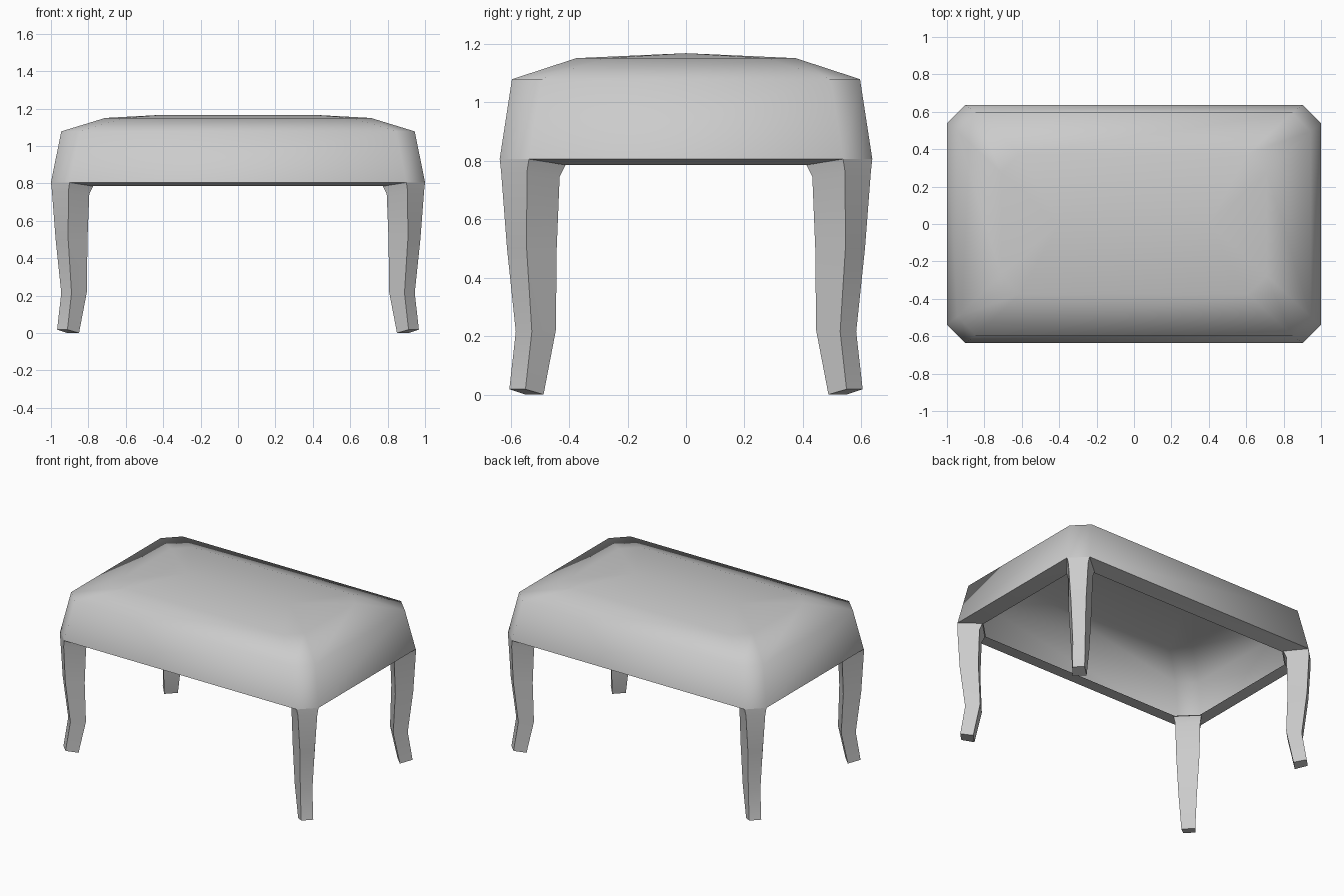
import bpy
import bmesh
from math import radians

cube = bpy.data.objects.get("Cube")
if cube:
    bpy.data.objects.remove(cube, do_unlink=True)

grey = bpy.data.materials.new("plain grey")
grey.use_nodes = True
colour = (0.6, 0.6, 0.6, 1)
grey.diffuse_color = colour
grey.node_tree.nodes["Principled BSDF"].inputs["Base Color"].default_value = colour

DEPTH_GAP = 0.363  # difference between half width and half depth


def finish(name, bm, angle):
    mesh = bpy.data.meshes.new(name)
    bm.to_mesh(mesh)
    bm.free()
    mesh.materials.append(grey)
    obj = bpy.data.objects.new(name, mesh)
    bpy.context.collection.objects.link(obj)
    bpy.ops.object.select_all(action="DESELECT")
    obj.select_set(True)
    bpy.context.view_layer.objects.active = obj
    bpy.ops.object.shade_smooth_by_angle(angle=radians(angle))
    return obj


def octagon(bm, x, y, cut, z):
    """Rectangle ring with chamfered corners, counter-clockwise."""
    ring = []
    for sx, sy in ((1, 1), (-1, 1), (-1, -1), (1, -1)):
        pair = [(sx * x, sy * (y - cut)), (sx * (x - cut), sy * y)]
        if sx * sy < 0:
            pair.reverse()
        ring += [bm.verts.new((px, py, z)) for px, py in pair]
    return ring


def bridge(bm, low, high):
    n = len(low)
    for i in range(n):
        j = (i + 1) % n
        bm.faces.new((low[i], low[j], high[j], high[i]))


# Cushion: open-bottomed shell with a low ridge on top
bm = bmesh.new()
rings = [octagon(bm, *r) for r in (
    (1.0, 0.637, 0.1, 0.805),
    (0.945, 0.595, 0.1, 1.078),
    (0.71, 0.375, 0.1, 1.15))]
for low, high in zip(rings, rings[1:]):
    bridge(bm, low, high)
top = rings[-1]
right, left = (bm.verts.new((x, 0, 1.167)) for x in (0.4, -0.4))
bm.faces.new((top[1], top[2], left, right))
bm.faces.new((top[5], top[6], right, left))
for a, b, tip in ((0, 1, right), (7, 0, right), (6, 7, right),
                  (2, 3, left), (3, 4, left), (4, 5, left)):
    bm.faces.new((top[a], top[b], tip))
finish("cushion", bm, 75)

# Rail: narrow sloping strip under the cushion edge
bm = bmesh.new()
outer = octagon(bm, 1.0, 0.637, 0.1, 0.805)
inner = octagon(bm, 0.89, 0.527, 0.115, 0.785)
bridge(bm, inner, outer)
finish("seat_rail", bm, 30)

# Legs: diagonal curved posts; outer z, inner z, outer, middle, inner
LEVELS = (
    (0.018, 0.0, 0.967, 0.912, 0.85),
    (0.215, 0.22, 0.945, 0.89, 0.808),
    (0.5, 0.5, 0.975, 0.908, 0.805),
    (0.76, 0.745, 0.995, 0.907, 0.795),
    (0.805, 0.785, 1.0, 0.9, 0.775))


def make_leg(name, sx, sy):
    bm = bmesh.new()
    rings = []
    for zo, zi, out, mid, inn in LEVELS:
        corners = ((out, mid, zo), (mid, out, zo), (inn, mid, zi), (mid, inn, zi))
        rings.append([bm.verts.new((sx * x, sy * (y - DEPTH_GAP), z))
                      for x, y, z in corners])
    for low, high in zip(rings, rings[1:]):
        bridge(bm, low, high)
    bm.faces.new(rings[0][::-1])
    bm.faces.new(rings[-1])
    bmesh.ops.recalc_face_normals(bm, faces=bm.faces)
    finish(name, bm, 30)


for side, sx in (("left", 1), ("right", -1)):
    for end, sy in (("front", -1), ("back", 1)):
        make_leg(f"{end}_{side}_leg", sx, sy)
